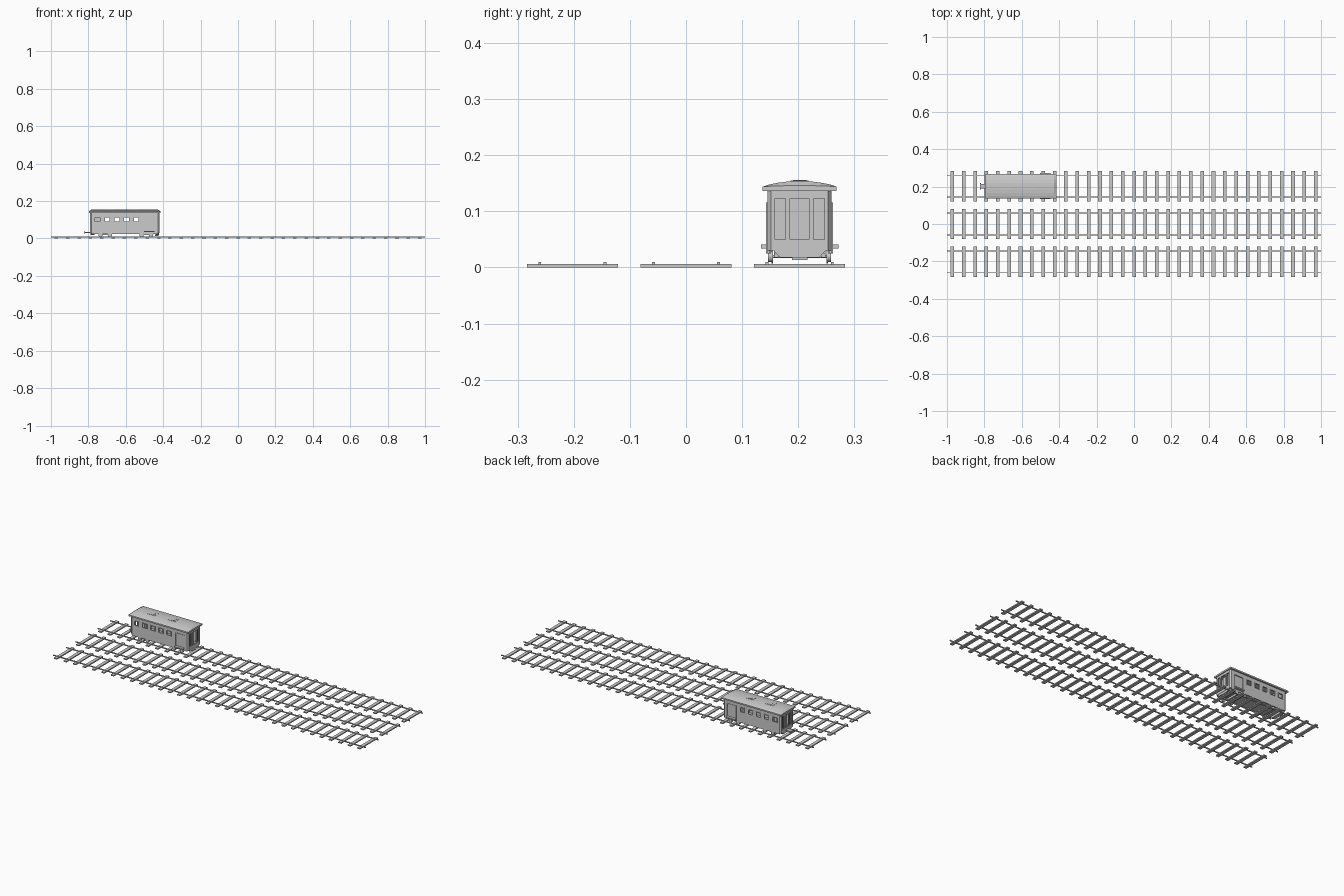
import bpy, bmesh
from math import pi

if "Cube" in bpy.data.objects:
    bpy.data.objects.remove(bpy.data.objects["Cube"])

CY = 0.2025            # centre line of the tram and spacing of the tracks
X0, X1 = -0.79, -0.42  # body ends


def finish(bm, name):
    bmesh.ops.recalc_face_normals(bm, faces=bm.faces)
    me = bpy.data.meshes.new(name)
    bm.to_mesh(me)
    bm.free()
    ob = bpy.data.objects.new(name, me)
    bpy.context.collection.objects.link(ob)
    return ob


def add_box(bm, x0, x1, y0, y1, z0, z1):
    vs = bmesh.ops.create_cube(bm, size=1)['verts']
    for v in vs:
        v.co.x = x1 if v.co.x > 0 else x0
        v.co.y = y1 if v.co.y > 0 else y0
        v.co.z = z1 if v.co.z > 0 else z0


def boxes(name, *items):
    bm = bmesh.new()
    for it in items:
        add_box(bm, *it)
    return finish(bm, name)


def loft(name, rings):
    bm = bmesh.new()
    loops = [[bm.verts.new(p) for p in r] for r in rings]
    n = len(loops[0])
    for a, b in zip(loops, loops[1:]):
        for i in range(n):
            bm.faces.new((a[i], a[(i + 1) % n], b[(i + 1) % n], b[i]))
    bm.faces.new(loops[0])
    bm.faces.new(loops[-1])
    return finish(bm, name)


def wheel(name, x, y, z, r, depth):
    bm = bmesh.new()
    bmesh.ops.create_cone(bm, cap_ends=True, segments=16, radius1=r, radius2=r, depth=depth)
    ob = finish(bm, name)
    ob.rotation_euler.x = pi / 2
    ob.location = (x, y, z)
    return ob


# three tracks
for t in (-CY, 0, CY):
    boxes("sleepers", *[(-0.9805 + i * 0.0607, -0.9615 + i * 0.0607, t - 0.081, t + 0.081, 0, 0.0065)
                        for i in range(33)])
    boxes("rails", *[(-1, 1, t + s * 0.058 - 0.0025, t + s * 0.058 + 0.0025, 0.0045, 0.0098)
                     for s in (-1, 1)])

# side walls with window openings, frames and doors
windows = [-0.751, -0.699, -0.647, -0.596, -0.544]
HW, WZ0, WZ1 = 0.013, 0.09, 0.113
D0, D1 = -0.502, -0.446
for s in (-1, 1):
    def band(o, i):
        return tuple(sorted((CY + s * o, CY + s * i)))
    w = band(0.057, 0.053)
    edges = [X0 + 0.008] + [e for c in windows for e in (c - HW, c + HW)] + [D0]
    parts = [(X0 + 0.008, D0, *w, 0.025, WZ0), (X0 + 0.008, X1 - 0.008, *w, WZ1, 0.137),
             (D1, X1 - 0.008, *w, 0.025, WZ1)]
    parts += [(edges[i], edges[i + 1], *w, WZ0, WZ1) for i in range(0, len(edges), 2)]
    boxes("side_wall", *parts)
    f = band(0.0595, 0.056)
    fr = []
    for c in windows:
        a, b, t = c - HW, c + HW, 0.003
        fr += [(a - t, a, *f, WZ0 - t, WZ1 + t), (b, b + t, *f, WZ0 - t, WZ1 + t),
               (a, b, *f, WZ0 - t, WZ0), (a, b, *f, WZ1, WZ1 + t)]
    boxes("window_frames", *fr)
    boxes("side_door", (D0, D1, *band(0.054, 0.051), 0.025, WZ1))
    boxes("door_frame", (D0 - 0.003, D0, *f, 0.025, WZ1 + 0.003), (D1, D1 + 0.003, *f, 0.025, WZ1 + 0.003),
          (D0, D1, *f, WZ1, WZ1 + 0.003))
    boxes("door_step", (D0, D1, *band(0.069, 0.05), 0.034, 0.041))

# end walls: posts, sill and header around three tall openings
for x, d in ((X0, 1), (X1, -1)):
    a, b = sorted((x, x + d * 0.005))
    h = [(-0.051, -0.044), (-0.025, -0.017), (0.017, 0.025), (0.044, 0.051)]
    boxes("end_frame", (a, b, CY - 0.051, CY + 0.051, 0.03, 0.05),
          (a, b, CY - 0.051, CY + 0.051, 0.123, 0.137),
          *[(a, b, CY + p, CY + q, 0.05, 0.123) for p, q in h])
    # chamfered corner posts
    for s in (-1, 1):
        pts = [(x, 0.051), (x + d * 0.008, 0.057), (x + d * 0.008, 0.051)]
        loft("corner_post", [[(px, CY + s * py, z) for px, py in pts] for z in (0.03, 0.137)])
    # recessed panels and slanted apron
    a, b = sorted((x + d * 0.009, x + d * 0.012))
    boxes("end_panels", (a, b, CY - 0.045, CY - 0.024, 0.045, 0.125),
          (a, b, CY + 0.024, CY + 0.045, 0.045, 0.125))
    a, b = sorted((x + d * 0.018, x + d * 0.021))
    boxes("end_door", (a, b, CY - 0.022, CY + 0.022, 0.035, 0.125))
    ap = [(-0.05, 0.034), (-0.035, 0.018), (0.035, 0.018), (0.05, 0.034)]
    loft("end_apron", [[(x + d * e, CY + y, z) for y, z in ap] for e in (0.002, 0.022)])

boxes("floor", (X0 + 0.004, X1 - 0.004, CY - 0.054, CY + 0.054, 0.03, 0.036))
boxes("cabin_partition", (-0.51, -0.507, CY - 0.053, CY + 0.053, 0.036, 0.137))
boxes("cabinet", (-0.772, -0.735, CY - 0.01, CY + 0.04, 0.036, 0.125))
boxes("coupler", (-0.824, X0 + 0.02, CY - 0.012, CY + 0.012, 0.03, 0.035),
      (-0.824, -0.818, CY - 0.017, CY + 0.017, 0.028, 0.037))

# curved roof with lowered ends
prof = [(-0.066, 0.136), (-0.066, 0.144), (-0.054, 0.148), (-0.036, 0.1515), (-0.018, 0.1535), (0, 0.154),
        (0.018, 0.1535), (0.036, 0.1515), (0.054, 0.148), (0.066, 0.144), (0.066, 0.136)]


def section(x, top):
    return [(x, CY + y, min(z, top)) for y, z in prof]


roof = loft("roof", [[(x, CY + y, z if z < 0.1441 else 0.144 + (z - 0.144) * k) for y, z in prof]
                     for x, k in ((-0.797, 0.2), (-0.785, 1), (-0.427, 1), (-0.415, 0.2))])

# roof vents
for x in (-0.686, -0.558):
    boxes("roof_vent", (x - 0.023, x + 0.023, CY - 0.016, CY + 0.016, 0.15, 0.1548),
          (x - 0.009, x + 0.013, CY - 0.012, CY + 0.012, 0.15, 0.156))

# bogies
for c in (-0.71, -0.49):
    for x in (c - 0.025, c + 0.025):
        for s in (-1, 1):
            wheel("wheel", x, CY + s * 0.053, 0.0195, 0.01, 0.006)
            wheel("wheel_flange", x, CY + s * 0.049, 0.0195, 0.012, 0.003)
        wheel("axle", x, CY, 0.0195, 0.003, 0.104)
    boxes("bogie_frame", (c - 0.036, c + 0.036, CY - 0.046, CY - 0.038, 0.018, 0.026),
          (c - 0.036, c + 0.036, CY + 0.038, CY + 0.046, 0.018, 0.026),
          (c - 0.01, c + 0.01, CY - 0.046, CY + 0.046, 0.018, 0.031))
# front bumper guard
boxes("bumper_guard", (-0.445, -0.425, CY - 0.014, CY + 0.014, 0.013, 0.02))
